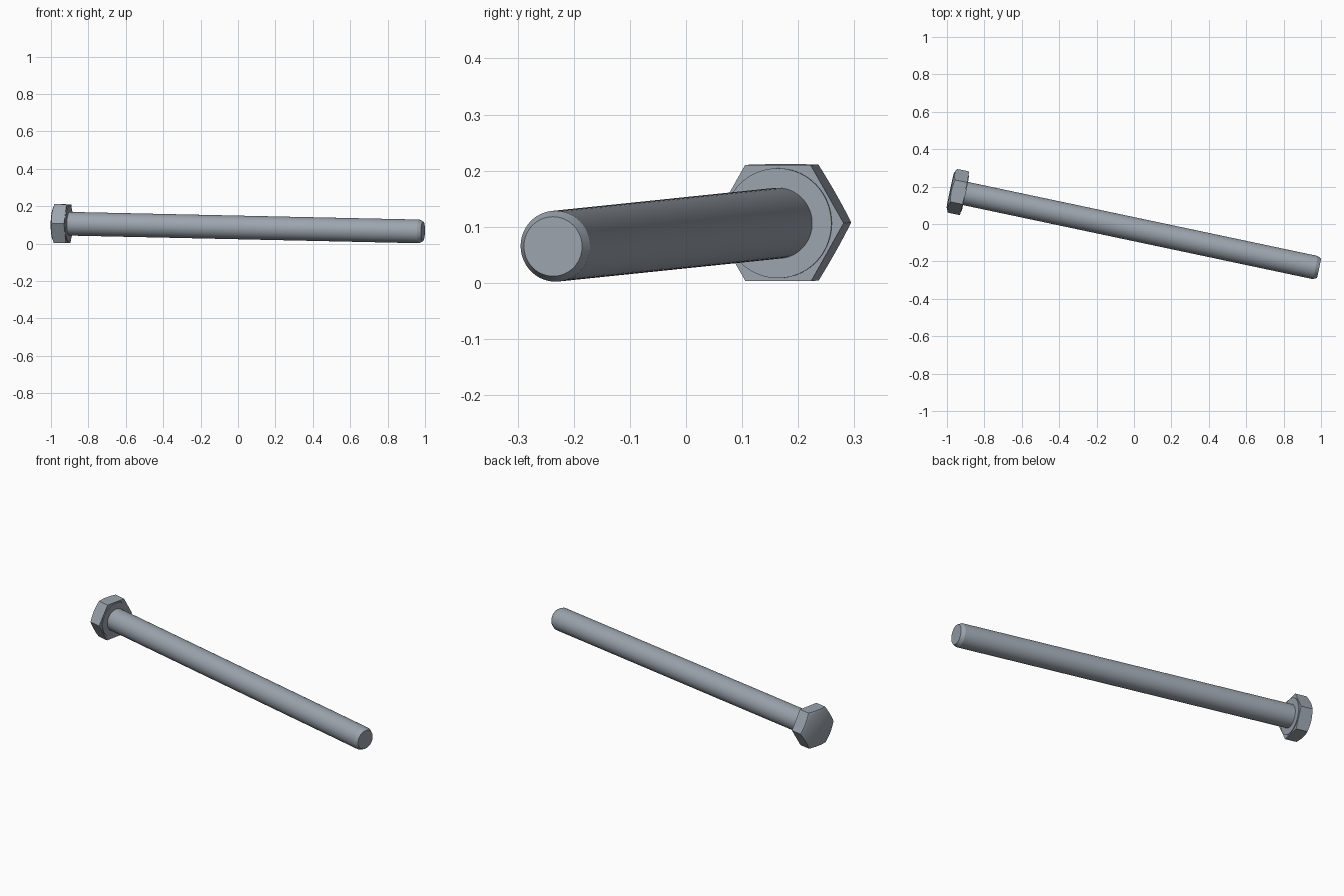
import bpy
import bmesh
import math
from mathutils import Matrix, Vector

cube = bpy.data.objects.get("Cube")
if cube:
    bpy.data.objects.remove(cube, do_unlink=True)

SIDES = 72
HALF_FLATS = 0.1035          # centre of the head to a flat
SHAFT_RADIUS = 0.0632

# Frame along the bolt: local x runs from the head to the tip
seat_centre = Vector((-0.906, 0.164, 0.1065))
tip_centre = Vector((0.989, -0.237, 0.065))
axis = (tip_centre - seat_centre).normalized()
side = Vector((0, 0, 1)).cross(axis).normalized()
up = axis.cross(side)
frame = Matrix((axis, side, up)).transposed().to_4x4()
frame.translation = seat_centre
length = (tip_centre - seat_centre).length

steel = bpy.data.materials.new("steel grey")
steel.use_nodes = True
colour = (0.33, 0.37, 0.42, 1)
steel.diffuse_color = colour
steel.node_tree.nodes["Principled BSDF"].inputs["Base Color"].default_value = colour


def loft(name, rings, smooth_angle):
    """Skin rings around local x; each ring maps an angle to (x, radius)."""
    bm = bmesh.new()
    loops = []
    for ring in rings:
        loop = []
        for i in range(SIDES):
            a = math.tau * i / SIDES
            x, r = ring(a)
            loop.append(bm.verts.new((x, r * math.cos(a), r * math.sin(a))))
        loops.append(loop)
    for lower, upper in zip(loops, loops[1:]):
        for i in range(SIDES):
            j = (i + 1) % SIDES
            bm.faces.new((lower[i], lower[j], upper[j], upper[i]))
    # Close both ends with a fan
    for loop, ring in ((loops[0], rings[0]), (loops[-1], rings[-1])):
        centre = bm.verts.new((ring(0)[0], 0, 0))
        for i in range(SIDES):
            bm.faces.new((loop[i], loop[(i + 1) % SIDES], centre))
    bmesh.ops.recalc_face_normals(bm, faces=bm.faces)
    mesh = bpy.data.meshes.new(name)
    bm.to_mesh(mesh)
    bm.free()
    mesh.materials.append(steel)
    mesh.shade_smooth()
    mesh.set_sharp_from_angle(angle=math.radians(smooth_angle))
    obj = bpy.data.objects.new(name, mesh)
    obj.matrix_world = frame
    bpy.context.collection.objects.link(obj)
    return obj


def circle(x, radius):
    return lambda a: (x, radius)


def hex_radius(a):
    return HALF_FLATS / math.cos(a % (math.pi / 3) - math.pi / 6)


# Hexagon head with a conical chamfer on its outer face
HEAD_BACK = -0.078
CROWN_RADIUS = 0.094


def chamfered_hex(a):
    r = hex_radius(a)
    return HEAD_BACK + (r - CROWN_RADIUS) * math.tan(math.radians(25)), r


loft("hex_head", [
    circle(HEAD_BACK, CROWN_RADIUS),
    chamfered_hex,
    lambda a: (0, hex_radius(a)),
], 30)

# Thin round bearing face under the head
loft("washer_face", [circle(-0.01, 0.098), circle(0.004, 0.098)], 30)

# Long plain shaft with a chamfered tip
loft("shaft", [
    circle(-0.01, SHAFT_RADIUS),
    circle(length - 0.02, SHAFT_RADIUS),
    circle(length, 0.053),
], 20)
